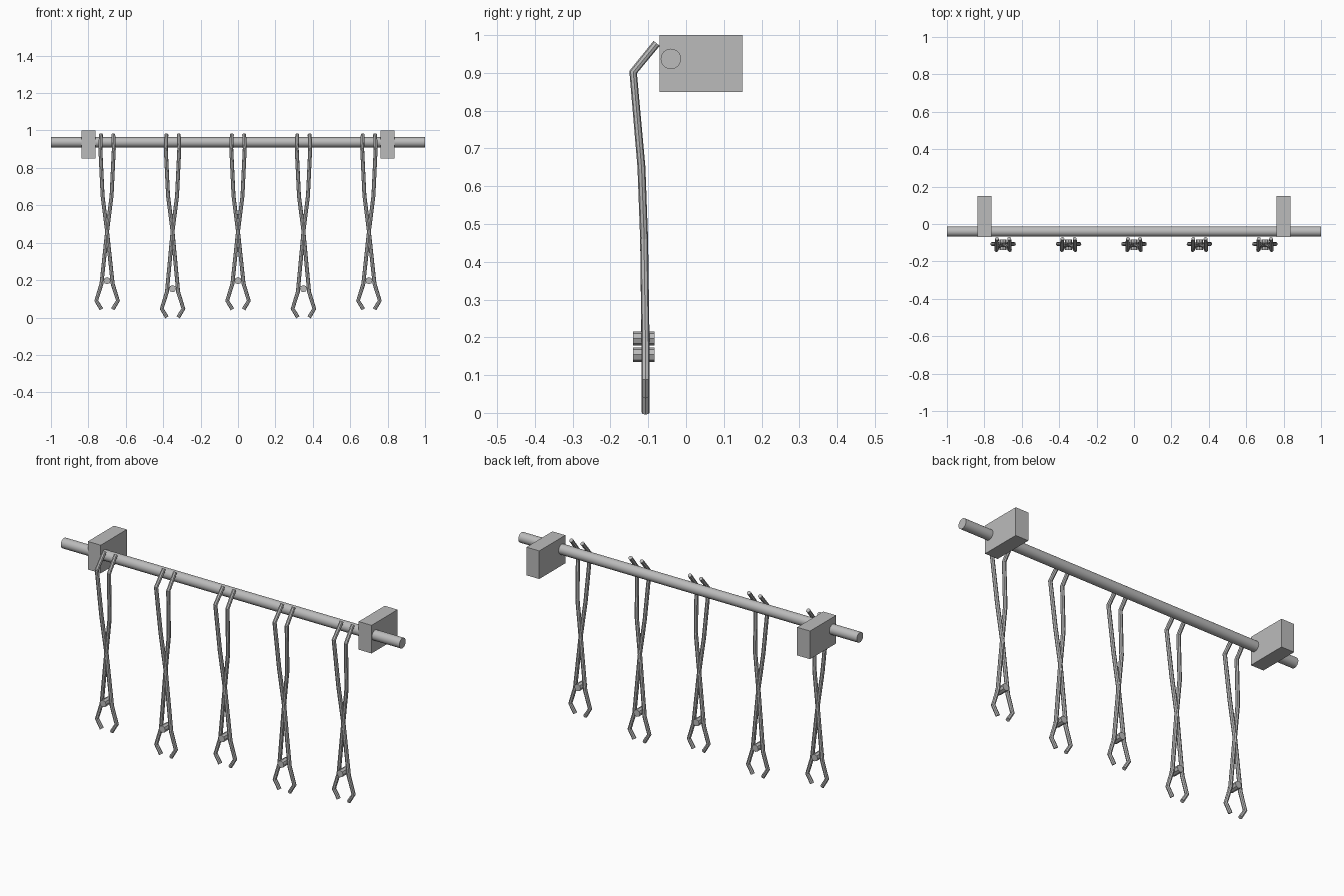
import bpy
from math import pi

if "Cube" in bpy.data.objects:
    bpy.data.objects.remove(bpy.data.objects["Cube"], do_unlink=True)

# One plain metal colour for everything
grey = bpy.data.materials.new("grey_metal")
grey.use_nodes = True
colour = (0.5, 0.5, 0.5, 1)
grey.diffuse_color = colour
grey.node_tree.nodes["Principled BSDF"].inputs["Base Color"].default_value = colour


def finish(name):
    ob = bpy.context.object
    ob.name = name
    ob.data.materials.clear()
    ob.data.materials.append(grey)
    return ob


def cylinder(name, radius, depth, loc, rot, sides):
    bpy.ops.mesh.primitive_cylinder_add(
        vertices=sides, radius=radius, depth=depth, location=loc, rotation=rot)
    return finish(name)


def tube(name, points, radius):
    curve = bpy.data.curves.new(name, "CURVE")
    curve.dimensions = "3D"
    curve.bevel_depth = radius
    curve.bevel_resolution = 2
    curve.use_fill_caps = True
    spline = curve.splines.new("POLY")
    spline.points.add(len(points) - 1)
    for p, co in zip(spline.points, points):
        p.co = (*co, 1)
    ob = bpy.data.objects.new(name, curve)
    bpy.context.collection.objects.link(ob)
    bpy.ops.object.select_all(action="DESELECT")
    bpy.context.view_layer.objects.active = ob
    ob.select_set(True)
    bpy.ops.object.convert(target="MESH")
    bpy.ops.object.shade_smooth_by_angle()
    return finish(name)


# Hanging rail
cylinder("rail", 0.027, 2, (0, -0.04, 0.937), (0, pi / 2, 0), 24)
bpy.ops.object.shade_smooth_by_angle()

# Wall brackets
for side, label in ((-1, "right"), (1, "left")):
    bpy.ops.mesh.primitive_cube_add(size=1, location=(side * 0.8, 0.04, 0.925))
    bracket = finish(label + "_bracket")
    bracket.scale = (0.076, 0.22, 0.15)

# Five pairs of crossed tongs, every second one longer
for i in range(5):
    x = (i - 2) * 0.35
    drop = 0.043 * (i % 2)
    arm = [(0.033, -0.078, 0.978), (0.036, -0.14, 0.902), (0.024, -0.118, 0.65),
           (0, -0.111, 0.46), (-0.03, -0.107, 0.18 - drop),
           (-0.058, -0.107, 0.09 - drop), (-0.03, -0.107, 0.044 - drop)]
    for side, label in ((-1, "right"), (1, "left")):
        tube(f"tongs_{i + 1}_{label}_arm", [(x + side * a, b, c) for a, b, c in arm], 0.0105)
    cylinder(f"tongs_{i + 1}_pivot", 0.019, 0.056, (x, -0.112, 0.197 - drop), (pi / 2, 0, 0), 8)
